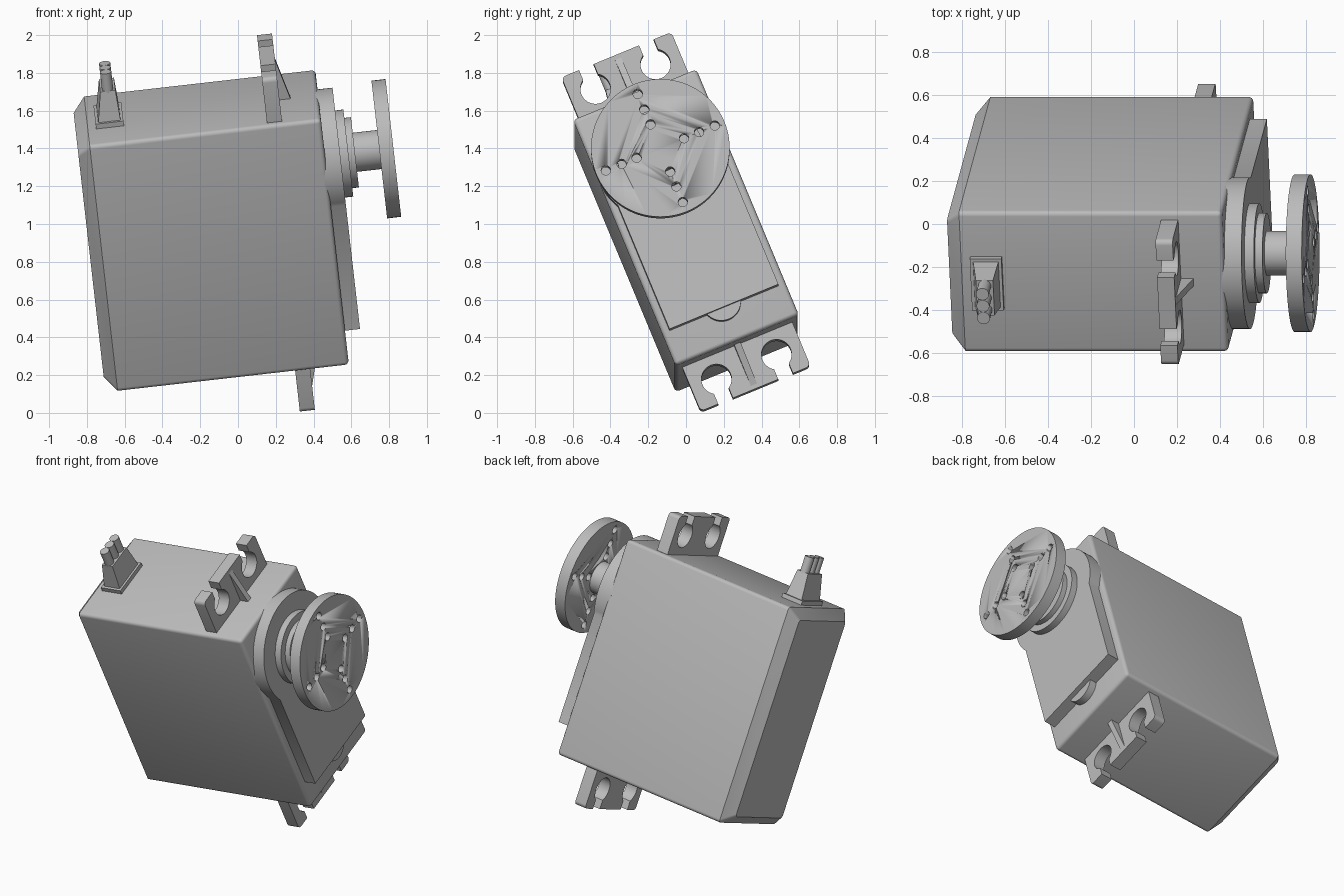
import bpy, bmesh
from math import sin, cos, asin, atan2, radians, pi, tau
from mathutils import Matrix, Vector

if "Cube" in bpy.data.objects:
    bpy.data.objects.remove(bpy.data.objects["Cube"])

# Tilted working frame: local x = shaft axis, y = width, z = length
FRAME = (Matrix.Translation((-0.114, 0, 0.966)) @ Matrix.Rotation(radians(-6.5), 4, 'Y')
         @ Matrix.Rotation(radians(22.5), 4, 'X'))

grey = bpy.data.materials.new("plain grey")
grey.use_nodes = True
grey.diffuse_color = (0.5, 0.5, 0.5, 1)
grey.node_tree.nodes["Principled BSDF"].inputs["Base Color"].default_value = grey.diffuse_color


def finish(name, bm):
    bmesh.ops.recalc_face_normals(bm, faces=bm.faces)
    mesh = bpy.data.meshes.new(name)
    bm.to_mesh(mesh)
    bm.free()
    obj = bpy.data.objects.new(name, mesh)
    bpy.context.collection.objects.link(obj)
    mesh.materials.append(grey)
    obj.matrix_world = FRAME
    bpy.ops.object.select_all(action='DESELECT')
    obj.select_set(True)
    bpy.context.view_layer.objects.active = obj
    bpy.ops.object.shade_smooth_by_angle(angle=radians(30))
    return obj


def add_loft(bm, first, second):
    """Closed solid between two loops with equal point counts."""
    a = [bm.verts.new(p) for p in first]
    b = [bm.verts.new(p) for p in second]
    bm.faces.new(a)
    bm.faces.new(b)
    for i in range(len(a)):
        j = (i + 1) % len(a)
        bm.faces.new((a[i], a[j], b[j], b[i]))


def loft(name, first, second):
    bm = bmesh.new()
    add_loft(bm, first, second)
    return finish(name, bm)


def prism(name, outline, x0, x1):
    return loft(name, [(x0, y, z) for y, z in outline], [(x1, y, z) for y, z in outline])


def arc(cy, cz, r, start, end, n):
    return [(cy + r * cos(start + (end - start) * i / n),
             cz + r * sin(start + (end - start) * i / n)) for i in range(n + 1)]


def circle(cy, cz, r, n=64):
    return arc(cy, cz, r, 0, tau, n)[:-1]


def rect(cx, hx, hy, z):
    return [(cx - hx, -hy, z), (cx + hx, -hy, z), (cx + hx, hy, z), (cx - hx, hy, z)]


# Case: rounded box with a chamfered rear lid
FRONT, HALF_W, HALF_L = 0.616, 0.3535, 0.7095
bm = bmesh.new()
bmesh.ops.create_cube(bm, size=2)
bmesh.ops.scale(bm, vec=(FRONT, HALF_W, HALF_L), verts=bm.verts)
edges = [e for e in bm.edges if max(v.co.x for v in e.verts) > 0]
bmesh.ops.bevel(bm, geom=edges, offset=0.022, segments=4, profile=0.5, affect='EDGES')
bm.normal_update()
rear = min(bm.faces, key=lambda f: f.calc_center_median().x)
lid = bmesh.ops.extrude_face_region(bm, geom=[rear])
lid_verts = [g for g in lid["geom"] if isinstance(g, bmesh.types.BMVert)]
if rear.is_valid:
    bmesh.ops.delete(bm, geom=[rear], context='FACES_ONLY')
INSET = 0.063
bmesh.ops.scale(bm, vec=(1, 1 - INSET / HALF_W, 1 - INSET / HALF_L), verts=lid_verts)
bmesh.ops.translate(bm, vec=(-0.065, 0, 0), verts=lid_verts)
finish("case", bm)

# Raised front plate: round gear housing running into a rectangle
SHAFT_Z, PLATE_W = 0.355, 0.312
join = asin((HALF_W ** 2 - PLATE_W ** 2) ** 0.5 / HALF_W)
prism("front_plate",
      [(-PLATE_W, -0.525), (PLATE_W, -0.525)]
      + arc(0, SHAFT_Z, HALF_W, -join, pi + join, 56), FRONT - 0.02, 0.696)
prism("plate_tab", circle(0, -0.49, 0.103, 40), FRONT - 0.02, 0.665)

# Stepped collars and output shaft
for name, r, x0, x1 in (("outer_collar", 0.232, 0.68, 0.74),
                        ("inner_collar", 0.187, 0.73, 0.775),
                        ("output_shaft", 0.104, 0.76, 0.92)):
    prism(name, circle(0, SHAFT_Z, r), x0, x1)

# Round horn with four rows of three through holes
horn = prism("horn_disc", circle(0, SHAFT_Z, 0.367, 96), 0.905, 0.98)
bm = bmesh.new()
for arm in range(4):
    for d in (0.136, 0.222, 0.312):
        t = arm * pi / 2
        hole = circle(d * cos(t), SHAFT_Z + d * sin(t), 0.025, 20)
        add_loft(bm, [(0.85, y, z) for y, z in hole], [(1.05, y, z) for y, z in hole])
cutter = finish("horn_hole_cutter", bm)
cutter.hide_render = True
mod = horn.modifiers.new("holes", 'BOOLEAN')
mod.operation, mod.solver, mod.object = 'DIFFERENCE', 'EXACT', cutter
bpy.ops.object.select_all(action='DESELECT')
horn.select_set(True)
bpy.context.view_layer.objects.active = horn
bpy.ops.object.modifier_apply(modifier=mod.name)
bpy.data.objects.remove(cutter)

# Mounting ears with open screw slots, and a stiffening rib on each
EAR_W, EAR_END, HOLE_Y, HOLE_Z, HOLE_R, GAP = 0.315, 0.963, 0.172, 0.837, 0.08, 0.042
opening = asin(GAP / HOLE_R)
half = ([(HOLE_Y - GAP, EAR_END)]
        + arc(HOLE_Y, HOLE_Z, HOLE_R, pi / 2 + opening, 2.5 * pi - opening, 28)
        + [(HOLE_Y + GAP, EAR_END)]
        + arc(EAR_W - 0.025, EAR_END - 0.025, 0.025, pi / 2, 0, 5)
        + [(EAR_W, 0.69)])
ear = half + [(-y, z) for y, z in reversed(half)]
rib = [(0.40, 0.69), (0.475, 0.69), (0.468, HALF_L), (0.41, 0.94), (0.40, 0.94)]
for side, s in (("top", 1), ("bottom", -1)):
    prism(side + "_ear", [(y, s * z) for y, z in ear], 0.33, 0.41)
    loft(side + "_rib", [(x, -0.018, s * z) for x, z in rib], [(x, 0.018, s * z) for x, z in rib])

# Cable strain relief and three wires
CABLE_X = -0.498
loft("cable_base", rect(CABLE_X, 0.074, 0.13, 0.70), rect(CABLE_X, 0.074, 0.13, 0.737))
loft("cable_boot", rect(CABLE_X, 0.06, 0.115, 0.73), rect(CABLE_X + 0.01, 0.04, 0.088, 0.90))
for i, name in enumerate(("right_wire", "middle_wire", "left_wire")):
    ring = circle(CABLE_X + 0.01, (i - 1) * 0.06, 0.03, 24)
    loft(name, [(x, y, 0.88) for x, y in ring], [(x, y, 1.0) for x, y in ring])
